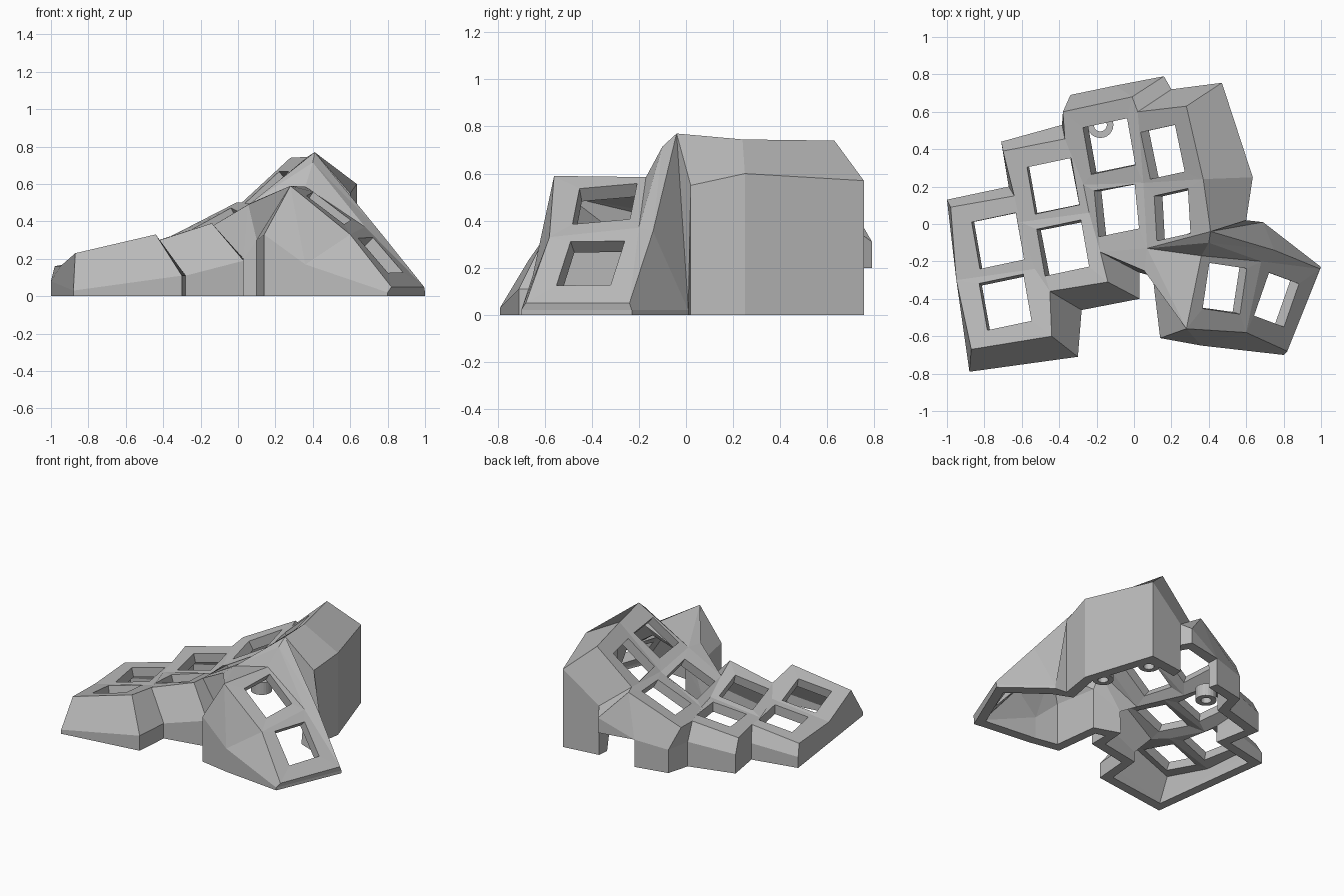
import bpy
import bmesh
from mathutils import Vector

default_cube = bpy.data.objects.get("Cube")
if default_cube:
    bpy.data.objects.remove(default_cube, do_unlink=True)

# One plain grey plastic
grey = bpy.data.materials.new("grey plastic")
grey.use_nodes = True
colour = (0.5, 0.5, 0.5, 1)
grey.diffuse_color = colour
grey.node_tree.nodes["Principled BSDF"].inputs["Base Color"].default_value = colour

SHELL = 0.068
BELOW = -0.2
PORT_TOP = 0.2

# Edges between the key columns, running back to front
column_points = {
    "left_back": (-.98, .09, .16), "left_mid": (-.95, -.3, .16), "left_front": (-.87, -.67, .23),
    "a_back": (-.7, .39, .24), "a_step": (-.64, .15, .23), "a_mid": (-.61, .01, .22),
    "a_low": (-.53, -.24, .24), "a_front": (-.45, -.36, .29), "a_end": (-.44, -.6, .33),
    "b_back": (-.38, .6, .31), "b_step": (-.37, .455, .3), "b_mid": (-.27, .21, .28),
    "b_low": (-.24, .06, .29), "b_front": (-.18, -.15, .35), "b_end": (-.14, -.31, .39),
    "c_back": (-.01, .68, .5), "c_step": (.02, .6, .5), "c_mid": (.05, .22, .46),
    "c_front": (.07, -.13, .5),
    "d_back": (.28, .63, .74), "d_mid": (.37, .24, .745), "d_front": (.41, -.04, .77),
}
# Corners of the thumb plate and the bridge to it
thumb_points = {
    "thumb_top_back": (.36, -.17, .585), "thumb_top_front": (.28, -.56, .59),
    "thumb_mid_back": (.68, -.2, .37), "thumb_mid_front": (.6, -.58, .33),
    "thumb_low_back": (.995, -.24, .05), "thumb_low_front": (.82, -.68, .05),
    "thumb_shoulder": (.75, -.14, .355), "bridge": (.055, -.25, .49),
    "crest": (.4, -.1, .715),
}
# Rim where the slanted skirt turns into the upright wall, in order round the case
rim_points = {
    "r_front_left": (-.88, -.79, .03), "r_front": (-.3, -.71, .11), "r_notch": (-.28, -.46, .11),
    "r_palm": (.03, -.4, .19), "r_palm_back": (.03, -.26, .2), "r_inner": (.1, -.28, .3),
    "r_thumb_left": (.14, -.61, .33), "r_thumb_front": (.36, -.65, .17),
    "r_thumb_tip": (.8, -.7, .02), "r_thumb_right": (1, -.23, .02), "r_thumb_back": (.69, .01, .02),
    "r_side_front": (.6, .02, .55), "r_side": (.635, .25, .6), "r_side_back": (.47, .755, .57),
    "r_back_step": (.2, .72, .36), "r_port_right": (.16, .79, .31),
    "r_port_left": (-.1, .74, PORT_TOP),
    "r_back": (-.34, .69, .17), "r_b_step": (-.385, .53, .18), "r_a_back": (-.71, .44, .14),
    "r_a_step": (-.67, .2, .12), "r_left_back": (-1, .13, .08),
}

bm = bmesh.new()
points = {}
for group in (column_points, thumb_points, rim_points):
    for name, place in group.items():
        points[name] = bm.verts.new(place)


def face(names):
    """Add a face through the named points."""
    return bm.faces.new([points[n] for n in names.split()])


def key(centre, across, along, *sides):
    """Add a frame round a square switch hole; sides run back, right, front, left."""
    sides = [[points[n] for n in side.split()] for side in sides]
    corners = [side[0].co for side in sides]
    middle = sum(corners, Vector()) / 4
    normal = (corners[2] - corners[0]).cross(corners[3] - corners[1])
    c, u, v = Vector(centre), Vector(across), Vector(along)
    hole = []
    for p in (c - u - v, c + u - v, c + u + v, c - u + v):
        dx, dy = p.x - middle.x, p.y - middle.y
        z = middle.z - (normal.x * dx + normal.y * dy) / normal.z
        hole.append(bm.verts.new((p.x, p.y, z)))
    for i, side in enumerate(sides):
        bm.faces.new(side + [hole[(i + 1) % 4], hole[i]])


# Finger keys, two to a column
wide, down = (.118, .025), (.022, -.125)
key((-.728, -.09), wide, down, "left_back a_step", "a_step a_mid a_low",
    "a_low left_mid", "left_mid left_back")
key((-.688, -.418), wide, down, "left_mid a_low", "a_low a_front a_end",
    "a_end left_front", "left_front left_mid")
key((-.432, .203), wide, down, "a_back b_step", "b_step b_mid b_low",
    "b_low a_mid", "a_mid a_step a_back")
key((-.38, -.128), wide, down, "a_mid b_low", "b_low b_front b_end",
    "b_end a_front", "a_front a_low a_mid")
key((-.133, .415), wide, down, "b_back c_back", "c_back c_step c_mid",
    "c_mid b_mid", "b_mid b_step b_back")
key((-.093, .077), (.108, .022), (.012, -.123), "b_mid c_mid", "c_mid c_front",
    "c_front b_front", "b_front b_low b_mid")
key((.153, .385), (.092, .02), (.026, -.125), "c_step d_back", "d_back d_mid",
    "d_mid c_mid", "c_mid c_step")
key((.205, .05), (.09, .02), (.007, -.12), "c_mid d_mid", "d_mid d_front",
    "d_front c_front", "c_front c_mid")
# Thumb keys
key((.485, -.345), (.1, -.015), (-.018, -.122), "thumb_top_back thumb_mid_back",
    "thumb_mid_back thumb_mid_front", "thumb_mid_front thumb_top_front",
    "thumb_top_front thumb_top_back")
key((.762, -.405), (.08, -.03), (-.04, -.115), "thumb_mid_back thumb_low_back",
    "thumb_low_back thumb_low_front", "thumb_low_front thumb_mid_front",
    "thumb_mid_front thumb_mid_back")

# Slanted skirt, bridge to the thumb plate and thumb sides
for names in (
    "left_front a_end r_front r_front_left",
    "a_end a_front r_notch r_front",
    "a_front b_end r_palm r_notch",
    "b_end b_front r_palm_back r_palm",
    "b_front c_front bridge",
    "b_front bridge r_palm_back",
    "bridge r_inner r_palm_back",
    "bridge thumb_top_front r_inner",
    "bridge c_front thumb_top_front",
    "r_inner thumb_top_front r_thumb_left",
    "c_front thumb_top_back thumb_top_front",
    "c_front d_front crest",
    "c_front crest thumb_top_back",
    "crest thumb_mid_back thumb_top_back",
    "crest thumb_shoulder thumb_mid_back",
    "d_front thumb_shoulder crest",
    "thumb_top_front r_thumb_front r_thumb_left",
    "thumb_top_front thumb_mid_front r_thumb_front",
    "thumb_mid_front thumb_low_front r_thumb_tip r_thumb_front",
    "thumb_low_front thumb_low_back r_thumb_right r_thumb_tip",
    "thumb_low_back thumb_mid_back thumb_shoulder",
    "thumb_low_back thumb_shoulder r_thumb_back r_thumb_right",
    "thumb_shoulder d_front r_thumb_back",
    "d_front r_side_front r_thumb_back",
    "d_front d_mid r_side r_side_front",
    "d_mid d_back r_side_back r_side",
    "d_back c_step r_back_step r_side_back",
    "c_step c_back r_port_right r_back_step",
    "c_back r_port_left r_port_right",
    "c_back b_back r_back r_port_left",
    "b_back b_step r_b_step r_back",
    "b_step a_back r_a_back r_b_step",
    "a_back a_step r_a_step r_a_back",
    "a_step left_back r_left_back r_a_step",
    "left_back left_mid left_front r_front_left r_left_back",
):
    face(names)

# Upright walls, with a cable port left open at the back
rim = list(rim_points)


def drop(name, z):
    """Add a vertex straight below a rim point."""
    return bm.verts.new((*points[name].co.xy, z))


foot = {n: drop(n, PORT_TOP if n == "r_port_right" else BELOW) for n in rim}
port_corner = drop("r_back_step", PORT_TOP)
for a, b in zip(rim, rim[1:] + rim[:1]):
    wall = [points[a], points[b], foot[b], foot[a]]
    if a == "r_back_step":
        wall = [points[a], points[b], foot[b], port_corner]
    elif a == "r_port_right":
        wall = [points[a], points[b], foot[a]]
    if a == "r_side_back":
        wall.insert(2, port_corner)
    bm.faces.new(wall)

# Make every face point outwards
bmesh.ops.recalc_face_normals(bm, faces=bm.faces)
bm.normal_update()
if sum(f.normal.z * f.calc_area() for f in bm.faces) < 0:
    bmesh.ops.reverse_faces(bm, faces=bm.faces)

mesh = bpy.data.meshes.new("case_shell")
bm.to_mesh(mesh)
bm.free()
mesh.materials.append(grey)
case = bpy.data.objects.new("case_shell", mesh)
bpy.context.collection.objects.link(case)

# Wall thickness grows inwards; sharp corners are kept from reaching too far in
outer_count = len(mesh.vertices)
solid = case.modifiers.new("thickness", "SOLIDIFY")
solid.thickness = SHELL
solid.offset = -1
solid.use_even_offset = True
bpy.context.view_layer.objects.active = case
bpy.ops.object.modifier_apply(modifier=solid.name)
verts = case.data.vertices
for outer, inner in zip(verts[:outer_count], verts[outer_count:]):
    step = inner.co - outer.co
    if step.length > SHELL * 1.7:
        inner.co = outer.co + step.normalized() * SHELL * 1.7

# Trim the underside flat
bm = bmesh.new()
bm.from_mesh(case.data)
cut = bmesh.ops.bisect_plane(bm, geom=bm.verts[:] + bm.edges[:] + bm.faces[:],
                             plane_co=(0, 0, 0), plane_no=(0, 0, 1), clear_inner=True)
edges = [e for e in cut["geom_cut"] if isinstance(e, bmesh.types.BMEdge)]
bmesh.ops.triangle_fill(bm, edges=edges, use_beauty=True, normal=(0, 0, -1))
bm.to_mesh(case.data)
bm.free()


def screw_post(name, x, y, height):
    """Add a hollow round post for a screw."""
    b = bmesh.new()
    rings = []
    for radius, z in ((.07, 0), (.07, height), (.035, height), (.035, 0)):
        ring = bmesh.ops.create_circle(b, segments=24, radius=radius)["verts"]
        bmesh.ops.translate(b, verts=ring, vec=(x, y, z))
        rings.append(ring)
    for lower, upper in zip(rings, rings[1:] + rings[:1]):
        for i in range(len(lower)):
            b.faces.new((lower[i - 1], lower[i], upper[i], upper[i - 1]))
    bmesh.ops.recalc_face_normals(b, faces=b.faces)
    data = bpy.data.meshes.new(name)
    b.to_mesh(data)
    b.free()
    data.materials.append(grey)
    bpy.context.collection.objects.link(bpy.data.objects.new(name, data))


for post, x, y in (("back", -.18, .53), ("corner", .4, .63), ("side", .52, .3)):
    screw_post("screw_post_" + post, x, y, .09)
